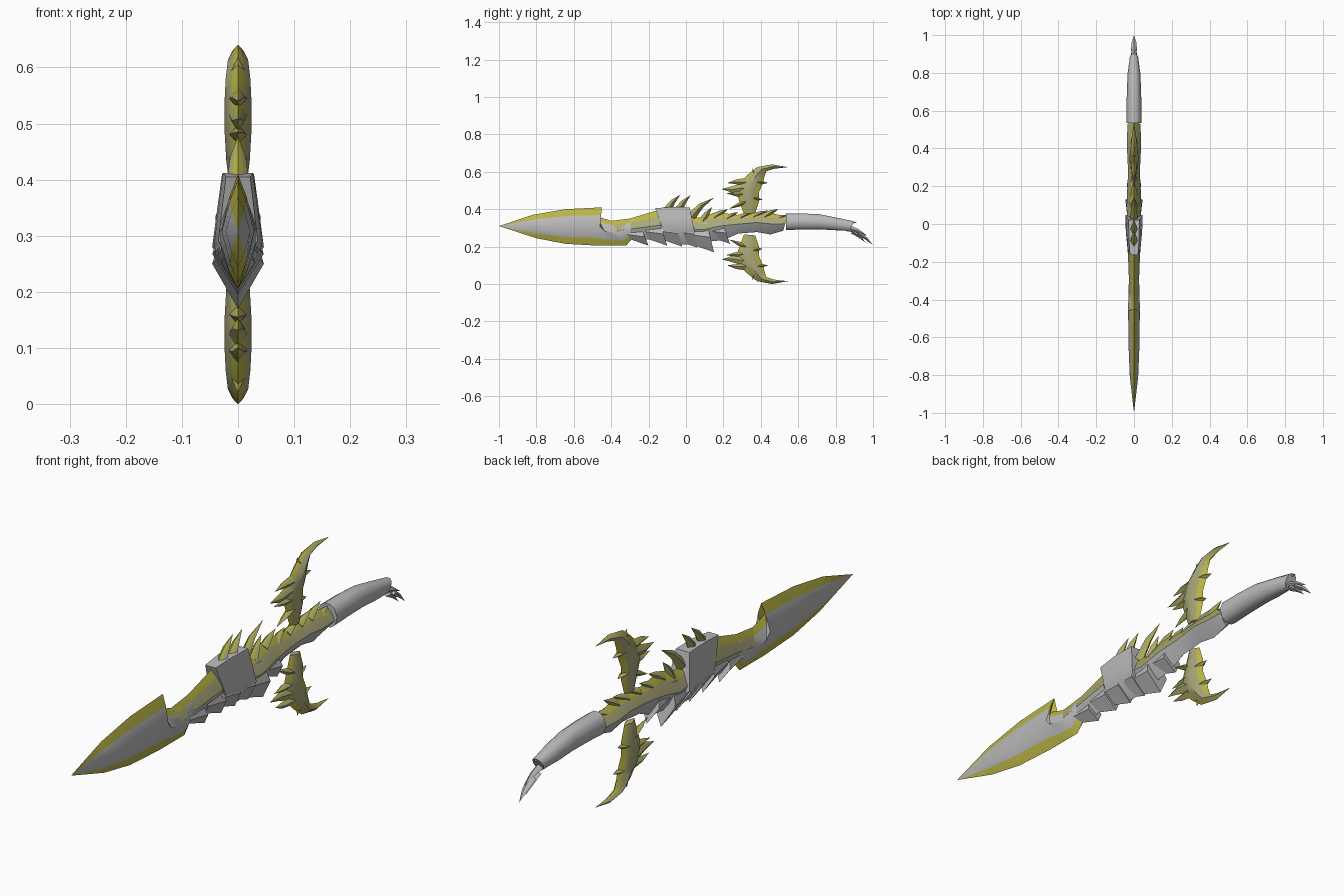
import bpy, bmesh, math
from mathutils import Vector

cube = bpy.data.objects.get("Cube")
if cube:
    bpy.data.objects.remove(cube)


def material(name, rgb):
    m = bpy.data.materials.new(name)
    m.use_nodes = True
    m.diffuse_color = (*rgb, 1)
    m.node_tree.nodes["Principled BSDF"].inputs["Base Color"].default_value = (*rgb, 1)
    return m


MATS = [material("pale grey metal", (0.5, 0.5, 0.5)),
        material("yellow edge", (0.5, 0.47, 0.06)),
        material("dull olive gold", (0.4, 0.39, 0.19))]
GREY, GOLD, OLIVE = range(3)

# Cross-sections: (fraction from upper to lower edge, share of half width)
LENS = [(0, 0), (.2, .5), (.5, 1), (.8, .5), (1, 0)]
COLLAR = [(0, .62), (.3, .8), (.65, 1), (1, 0)]
ROUND = [(0, .3), (.15, .75), (.5, 1), (.85, .75), (1, .3)]


def loft(name, stations, profile, colours, angle=40):
    """Skin sections, each (upper yz, lower yz, half width), symmetric in x."""
    bm = bmesh.new()
    rings = []
    for up, low, w in stations:
        a, b = Vector(up), Vector(low)
        side = [(a.lerp(b, t), s * w) for t, s in profile]
        pts = [(x, p.x, p.y) for p, x in side]
        pts += [(-x, p.x, p.y) for p, x in reversed(side)]
        rings.append([bm.verts.new(p) for p in pts])
    n, k = len(rings[0]), len(profile)
    for r, q in zip(rings, rings[1:]):
        for i in range(n):
            j = (i + 1) % n
            f = bm.faces.new((r[i], r[j], q[j], q[i]))
            strip = i if i < k else n - 2 - i
            f.material_index = colours[max(0, min(strip, k - 2))]
    for ring in (rings[0], rings[-1]):
        bm.faces.new(ring).material_index = colours[1]
    bmesh.ops.remove_doubles(bm, verts=bm.verts, dist=0.0004)
    bmesh.ops.recalc_face_normals(bm, faces=bm.faces)
    me = bpy.data.meshes.new(name)
    bm.to_mesh(me)
    bm.free()
    for m in MATS:
        me.materials.append(m)
    ob = bpy.data.objects.new(name, me)
    bpy.context.collection.objects.link(ob)
    bpy.ops.object.select_all(action="DESELECT")
    ob.select_set(True)
    bpy.context.view_layer.objects.active = ob
    bpy.ops.object.shade_smooth_by_angle(angle=math.radians(angle))
    return ob


def spike(name, base, tip, size, w, colours, bend=0.0):
    """Curved thorn from base to tip in the yz plane."""
    b, t = Vector(base), Vector(tip)
    side = Vector((b.y - t.y, t.x - b.x)).normalized()
    mid = b.lerp(t, .5) + side * bend
    loft(name, [(b + side * size, b - side * size, w),
                (mid + side * size * .6, mid - side * size * .6, w * .7),
                (t, t, 0)], LENS, colours)


EDGED = [GOLD, GREY, GREY, GOLD]
GILT = [GOLD, OLIVE, OLIVE, GOLD]
STEEL = [GREY] * 4

# Blade with a hooked barb on its upper edge
loft("blade", [
    ((-1, .31), (-1, .31), 0),
    ((-.82, .37), (-.8, .245), .022),
    ((-.645, .4), (-.645, .215), .029),
    ((-.45, .41), (-.47, .205), .031),
    ((-.475, .362), (-.4, .205), .031),
    ((-.4, .338), (-.32, .205), .029),
    ((-.3, .35), (-.29, .24), .027)], LENS, EDGED)
loft("blade_neck", [
    ((-.4, .338), (-.34, .225), .026),
    ((-.3, .35), (-.28, .24), .027),
    ((-.15, .395), (-.12, .235), .033)], LENS, [GOLD, OLIVE, GREY, GREY])

# Broad sleeve where blade and handle meet
loft("sleeve", [
    ((-.165, .405), (-.1, .23), .035),
    ((-.08, .412), (-.03, .212), .043),
    ((.02, .41), (.06, .21), .046)], COLLAR, STEEL[:3])

# Overlapping scales along the underside
for y, z, top, w in [(-.2, .205, .3, .03), (-.1, .205, .33, .036),
                     (-.02, .2, .34, .042), (.06, .195, .34, .046),
                     (.15, .17, .33, .046), (.235, .215, .33, .038)]:
    loft("underside_scale", [
        ((y - .13, top - .01), (y - .1, z + .035), w * .75),
        ((y - .04, top), (y, z), w)], [(0, .5), (.5, 1), (1, 0)], STEEL[:2])

# Handle core behind the sleeve
loft("handle_core", [
    ((0, .36), (.02, .23), .036),
    ((.08, .355), (.1, .225), .039),
    ((.16, .385), (.2, .235), .036),
    ((.27, .37), (.28, .27), .031),
    ((.38, .38), (.38, .278), .036),
    ((.46, .378), (.45, .265), .037),
    ((.54, .36), (.52, .285), .034)], LENS, [GOLD, OLIVE, GREY, GREY])

# Thorns along the back of the sleeve and handle
for base, tip, size, bend in [
        ((-.1, .395), (-.03, .478), .022, .006),
        ((-.04, .395), (.025, .475), .022, .006),
        ((.03, .36), (.15, .462), .024, .012),
        ((.09, .335), (.14, .412), .024, .004),
        ((.15, .355), (.225, .4), .022, .004),
        ((.22, .35), (.28, .385), .018, .003),
        ((.29, .355), (.36, .385), .018, .003),
        ((.36, .36), (.44, .393), .018, .003),
        ((.42, .36), (.495, .402), .02, .003),
        ((.48, .345), (.54, .368), .02, .003)]:
    spike("back_thorn", base, tip, size, .02, GILT, bend)

# Rounded grip curving down to the pommel
loft("grip", [
    ((.535, .376), (.535, .288), .041),
    ((.62, .377), (.62, .292), .04),
    ((.71, .374), (.72, .292), .037),
    ((.8, .356), (.79, .288), .034),
    ((.9, .335), (.87, .284), .022)], ROUND, STEEL, 60)

# Claw-like pommel
for base, tip, size, bend in [
        ((.82, .325), (.915, .328), .016, .004),
        ((.83, .305), (.925, .275), .02, .006),
        ((.86, .3), (.97, .258), .018, .006),
        ((.89, .28), (.96, .222), .012, .004),
        ((.92, .272), (1, .208), .012, .005)]:
    spike("pommel_claw", base, tip, size, .017, STEEL, bend)

# Matching hooked guards above and below the handle
WING = [((.31, .375), (.37, .38), .014),
        ((.29, .43), (.39, .44), .021),
        ((.27, .485), (.39, .49), .024),
        ((.29, .545), (.41, .535), .024),
        ((.33, .585), (.42, .575), .022),
        ((.38, .625), (.43, .603), .018),
        ((.46, .64), (.47, .616), .011),
        ((.545, .625), (.545, .625), 0)]
BARBS = [((.31, .515), (.19, .508), .03, .006),
         ((.32, .545), (.22, .54), .022, -.004),
         ((.31, .48), (.215, .485), .02, 0),
         ((.32, .44), (.23, .402), .016, 0),
         ((.37, .57), (.355, .62), .014, 0),
         ((.37, .545), (.44, .54), .016, 0),
         ((.36, .46), (.41, .45), .014, 0)]
for place, flip in (("upper", False), ("lower", True)):
    def at(p):
        return (p[0], .64 - p[1]) if flip else p
    loft(place + "_guard", [(at(a), at(b), w) for a, b, w in WING], LENS, GILT)
    for base, tip, size, bend in BARBS:
        spike(place + "_guard_barb", at(base), at(tip), size, .016, GILT,
              -bend if flip else bend)
